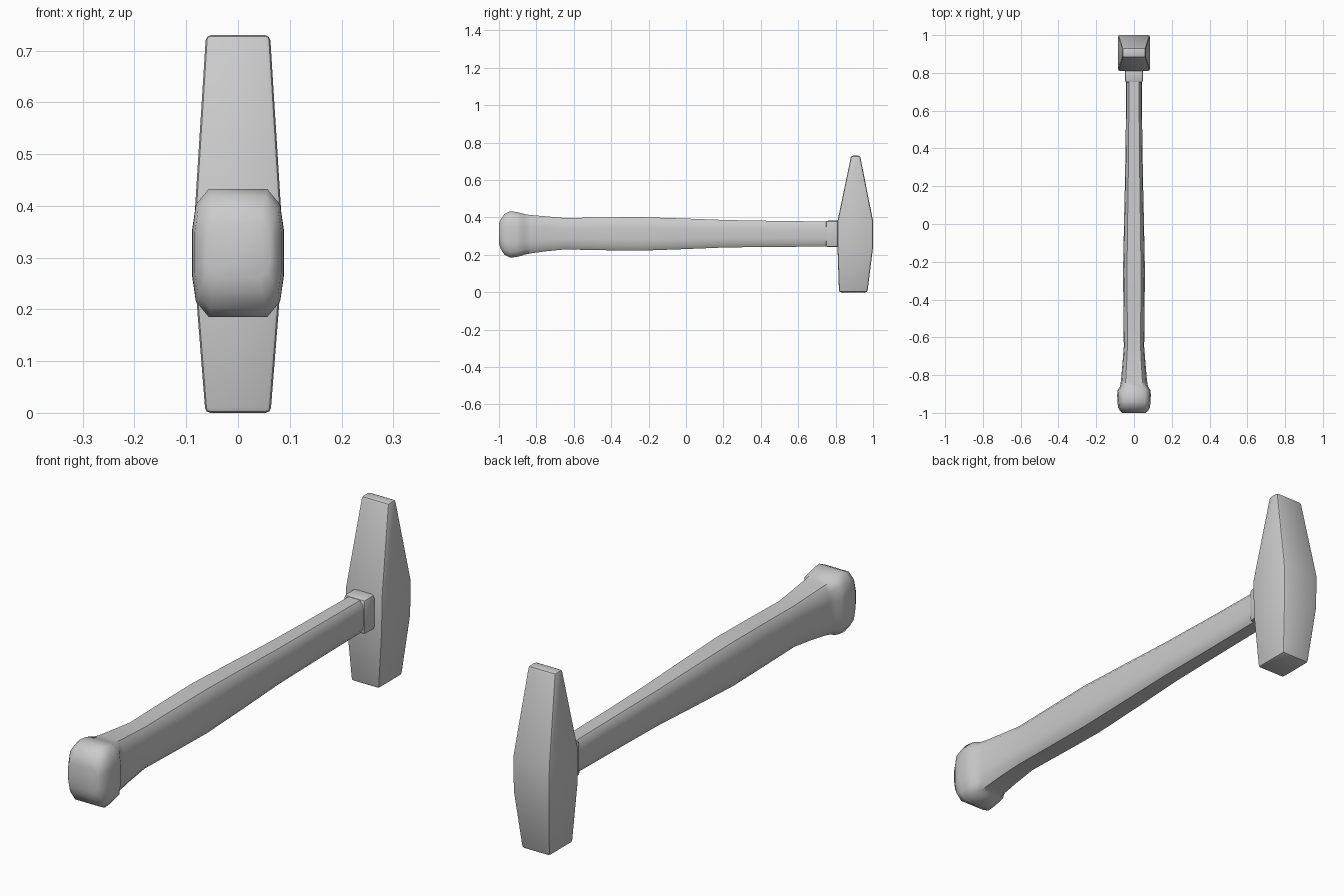
import bpy, bmesh, math

if "Cube" in bpy.data.objects:
    bpy.data.objects.remove(bpy.data.objects["Cube"])


def loft(name, rings, bevel=0.0, smooth=35):
    """Skin a list of equal-length closed rings and cap both ends."""
    bm = bmesh.new()
    loops = [[bm.verts.new(p) for p in ring] for ring in rings]
    n = len(loops[0])
    for a, b in zip(loops, loops[1:]):
        for i in range(n):
            j = (i + 1) % n
            bm.faces.new((a[i], a[j], b[j], b[i]))
    bm.faces.new(loops[0][::-1])
    bm.faces.new(loops[-1])
    bmesh.ops.recalc_face_normals(bm, faces=bm.faces)
    me = bpy.data.meshes.new(name)
    bm.to_mesh(me)
    bm.free()
    ob = bpy.data.objects.new(name, me)
    bpy.context.collection.objects.link(ob)
    bpy.ops.object.select_all(action='DESELECT')
    ob.select_set(True)
    bpy.context.view_layer.objects.active = ob
    if bevel:
        m = ob.modifiers.new("bevel", 'BEVEL')
        m.width, m.segments = bevel, 2
        m.limit_method, m.angle_limit = 'ANGLE', math.radians(40)
        bpy.ops.object.modifier_apply(modifier=m.name)
    bpy.ops.object.shade_smooth_by_angle(angle=math.radians(smooth))
    return ob


# Head: square striking face below, wedge above (z, half width, y front, y back)
head = [(0.0, 0.063, 0.818, 0.970), (0.24, 0.082, 0.81, 1.0),
        (0.38, 0.084, 0.81, 1.0), (0.73, 0.062, 0.883, 0.931)]
loft("hammer_head", [[(-w, a, z), (w, a, z), (w, b, z), (-w, b, z)]
                     for z, w, a, b in head], 0.010, 30)

# Collar between handle and head
ZC = 0.312
loft("collar", [[(sx * 0.048, y, ZC + sz * 0.071)
                 for sx, sz in ((-1, -1), (1, -1), (1, 1), (-1, 1))]
                for y in (0.748, 0.83)], 0.012)

# Handle: rounded section swept along y with a swollen butt
quarter = [(1.0, 0.35), (0.92, 0.76), (0.64, 1.0)]
section = (quarter + [(-x, z) for x, z in quarter[::-1]]
           + [(-x, -z) for x, z in quarter] + [(x, -z) for x, z in quarter[::-1]])
# (y, half width, z low, z high)
stations = [(-1.0, 0.062, 0.262, 0.365), (-0.992, 0.072, 0.235, 0.388),
            (-0.972, 0.084, 0.202, 0.418), (-0.94, 0.088, 0.185, 0.433),
            (-0.905, 0.089, 0.189, 0.429), (-0.88, 0.087, 0.195, 0.423),
            (-0.86, 0.074, 0.202, 0.417), (-0.83, 0.069, 0.208, 0.413),
            (-0.75, 0.062, 0.219, 0.406), (-0.65, 0.054, 0.229, 0.397),
            (-0.45, 0.056, 0.225, 0.400), (-0.25, 0.058, 0.222, 0.402),
            (0.0, 0.053, 0.231, 0.394), (0.22, 0.048, 0.240, 0.386),
            (0.45, 0.044, 0.242, 0.382), (0.76, 0.042, 0.245, 0.378)]
loft("handle", [[(x * w, y, (lo + hi) / 2 + z * (hi - lo) / 2) for x, z in section]
                for y, w, lo, hi in stations], 0, 50)
